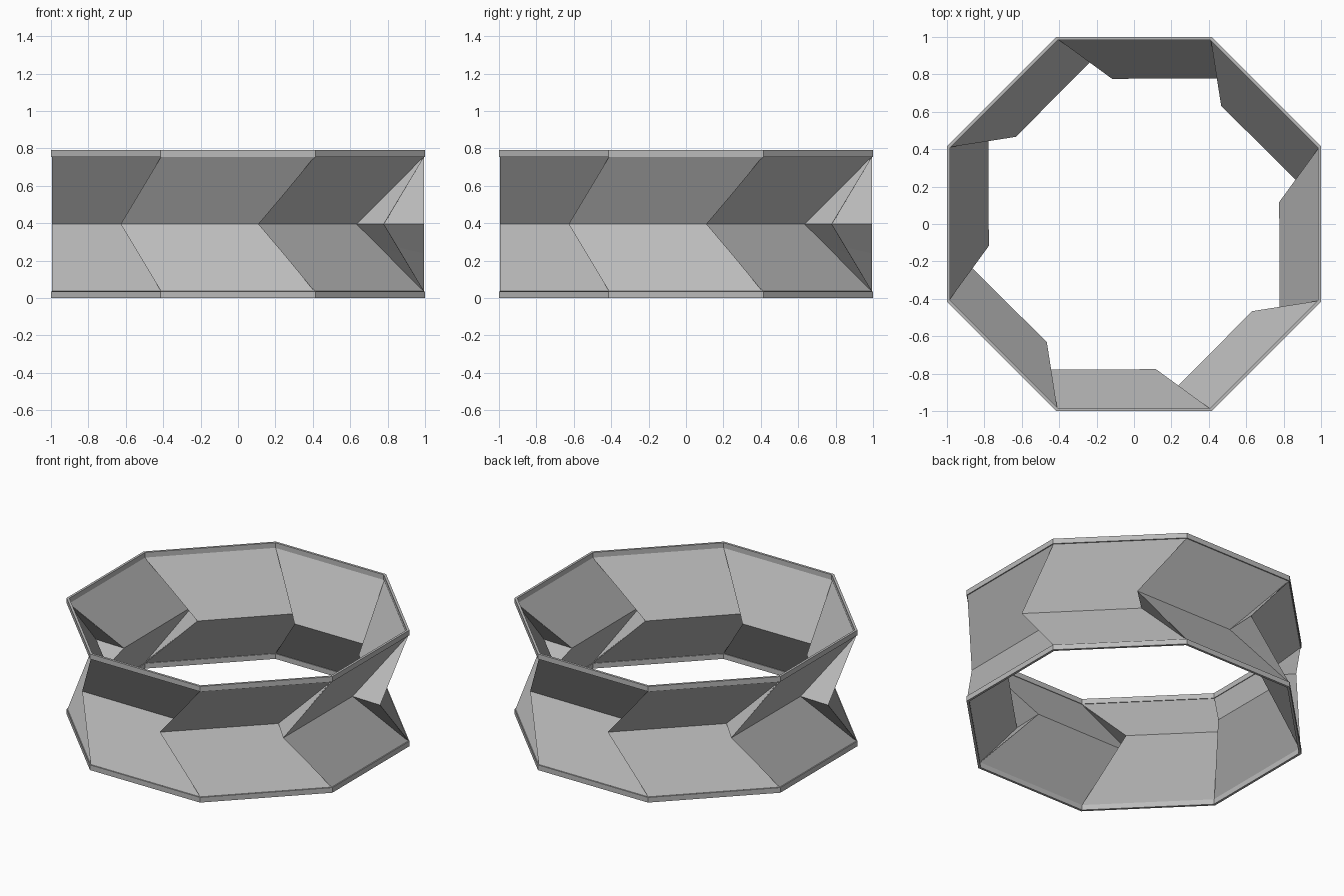
import bpy, bmesh, math
from mathutils import Matrix, Vector

if "Cube" in bpy.data.objects:
    bpy.data.objects.remove(bpy.data.objects["Cube"])

SIDES = 8
HEIGHT, RIM_H, RIM_T = 0.79, 0.035, 0.016
MID = HEIGHT / 2
CORNER = math.tan(math.pi / SIDES)

grey = bpy.data.materials.new("mid grey")
grey.diffuse_color = (0.5, 0.5, 0.5, 1)
grey.use_nodes = True
grey.node_tree.nodes["Principled BSDF"].inputs["Base Color"].default_value = grey.diffuse_color


def finish(name, bm):
    bmesh.ops.remove_doubles(bm, verts=bm.verts, dist=1e-4)
    mesh = bpy.data.meshes.new(name)
    bm.to_mesh(mesh)
    bm.free()
    mesh.materials.append(grey)
    obj = bpy.data.objects.new(name, mesh)
    bpy.context.collection.objects.link(obj)
    return obj


def face(bm, points, turn):
    bm.faces.new([bm.verts.new(turn @ Vector(p)) for p in points])


# Octagonal rims, one at the bottom and one at the top
def rim(name, z):
    bm = bmesh.new()
    section = [(1, z), (1, z + RIM_H), (1 - RIM_T, z + RIM_H), (1 - RIM_T, z)]
    for i in range(SIDES):
        turn = Matrix.Rotation(i * math.tau / SIDES, 3, 'Z')
        for (a, za), (b, zb) in zip(section, section[1:] + section[:1]):
            face(bm, [(-a * CORNER, -a, za), (a * CORNER, -a, za),
                      (b * CORNER, -b, zb), (-b * CORNER, -b, zb)], turn)
    return finish(name, bm)


rim("bottom_rim", 0)
rim("top_rim", HEIGHT - RIM_H)

# Folded wall: a slanted panel and a tucked triangle per side, above and below
bm = bmesh.new()
edge, inner = 0.992, 0.779
start, end = (-0.624, -inner, MID), (0.116, -inner, MID)
next_start = Matrix.Rotation(math.tau / SIDES, 3, 'Z') @ Vector(start)
for i in range(SIDES):
    turn = Matrix.Rotation(i * math.tau / SIDES, 3, 'Z')
    for z, flip in ((RIM_H, 1), (HEIGHT - RIM_H, -1)):
        left, right = (-edge * CORNER, -edge, z), (edge * CORNER, -edge, z)
        face(bm, [left, right, end, start][::flip], turn)
        face(bm, [right, next_start, end][::flip], turn)
wall = finish("folded_wall", bm)
solid = wall.modifiers.new("thickness", 'SOLIDIFY')
solid.thickness = 0.006
solid.offset = 0
